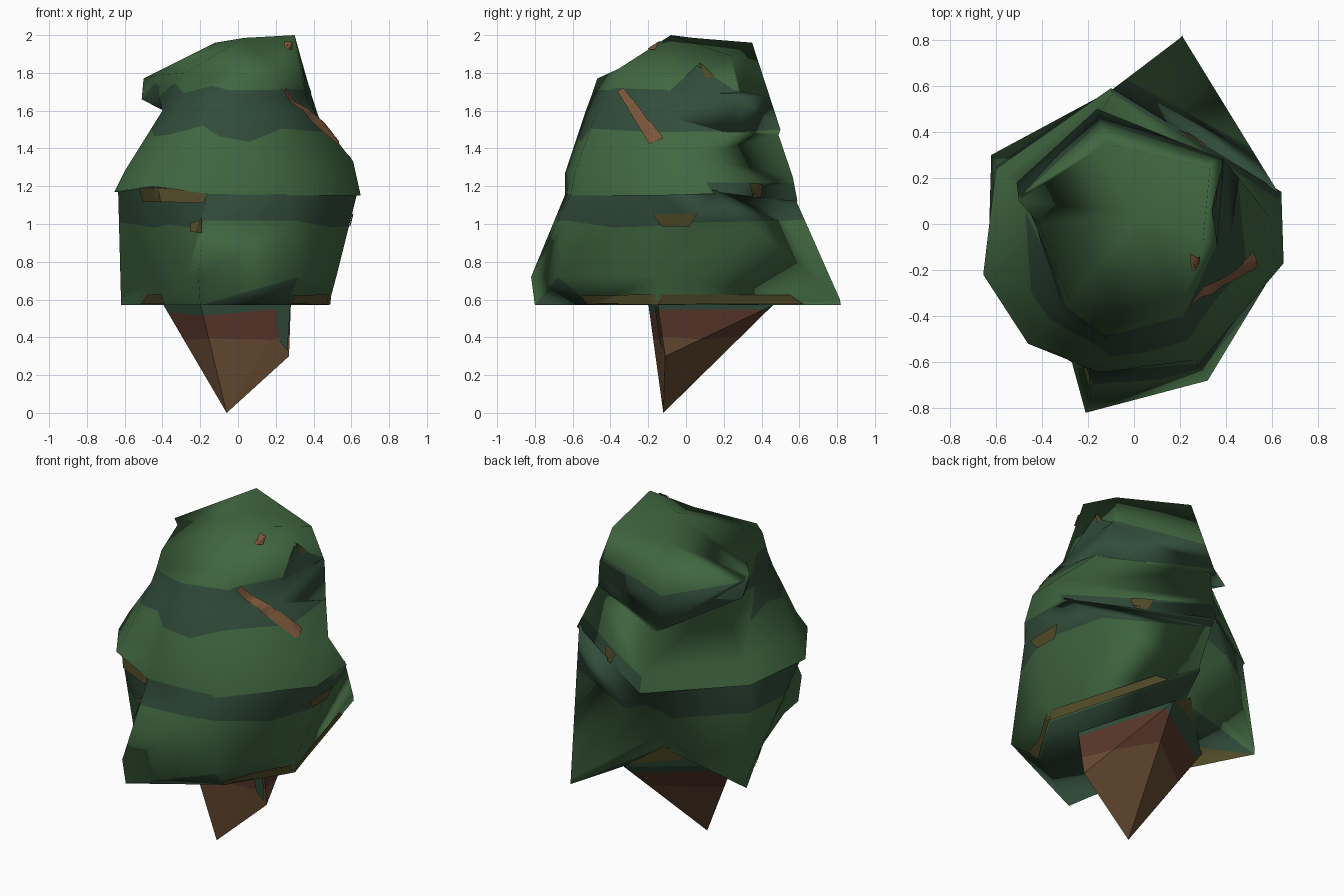
import bpy, bmesh, random
from mathutils import Vector
from mathutils.bvhtree import BVHTree

random.seed(4)
cube = bpy.data.objects.get("Cube")
if cube:
    bpy.data.objects.remove(cube, do_unlink=True)


def material(name, r, g, b):
    m = bpy.data.materials.new(name)
    m.use_nodes = True
    m.diffuse_color = (r, g, b, 1)
    m.node_tree.nodes["Principled BSDF"].inputs["Base Color"].default_value = (r, g, b, 1)
    return m


mats = [material("leaf green", .052, .135, .052),
        material("shadow teal", .03, .072, .042),
        material("olive brown", .085, .073, .022),
        material("bark brown", .135, .068, .032),
        material("red bark", .1, .038, .024),
        material("twig brown", .2, .095, .043)]
GREEN, TEAL, OLIVE, BARK, RED, TWIG = range(6)


def add_object(name, bm):
    mesh = bpy.data.meshes.new(name)
    bm.to_mesh(mesh)
    bm.free()
    for m in mats:
        mesh.materials.append(m)
    ob = bpy.data.objects.new(name, mesh)
    bpy.context.collection.objects.link(ob)
    return ob


def smooth(ob, angle):
    bpy.ops.object.select_all(action='DESELECT')
    ob.select_set(True)
    bpy.context.view_layer.objects.active = ob
    bpy.ops.object.shade_smooth_by_angle(angle=angle)


def loft(rings, bottom, top, flipped=()):
    """Join rings of equal length with triangles and close both ends with fans."""
    bm = bmesh.new()
    vs = [[bm.verts.new(p) for p in ring] for ring in rings]
    n = len(vs[0])
    for lo, hi in zip(vs, vs[1:]):
        for i in range(n):
            j = (i + 1) % n
            if i in flipped:
                bm.faces.new((lo[i], lo[j], hi[i]))
                bm.faces.new((lo[j], hi[j], hi[i]))
            else:
                bm.faces.new((lo[i], lo[j], hi[j]))
                bm.faces.new((lo[i], hi[j], hi[i]))
    a, b = bm.verts.new(bottom), bm.verts.new(top)
    for i in range(n):
        j = (i + 1) % n
        bm.faces.new((vs[0][j], vs[0][i], a))
        bm.faces.new((vs[-1][i], vs[-1][j], b))
    bmesh.ops.recalc_face_normals(bm, faces=bm.faces)
    return bm


def ragged_cut(bm, z, jitter):
    """Cut at a height, then slide the new points along their edges."""
    cut = bmesh.ops.bisect_plane(bm, geom=bm.verts[:] + bm.edges[:] + bm.faces[:],
                                 plane_co=(0, 0, z), plane_no=(0, 0, 1), dist=1e-5)
    for v in [g for g in cut["geom_cut"] if isinstance(g, bmesh.types.BMVert)]:
        dz = random.uniform(-jitter, jitter)
        ends = [e.other_vert(v) for e in v.link_edges]
        ends = [w for w in ends if (w.co.z - z) * dz > 0 and abs(w.co.z - z) > abs(dz) * 1.5]
        if ends:
            far = max(ends, key=lambda w: abs(w.co.z - z))
            v.co += (far.co - v.co) * (dz / (far.co.z - z))


def paint(bm, rule):
    bm.normal_update()
    for f in bm.faces:
        f.material_index = rule(f.calc_center_median(), f.normal)


def foliage(name, bm, cuts, rule, angle):
    # Cut the colour bands but keep the shading of the uncut shape
    source = add_object(name + "_shading", bm.copy())
    smooth(source, angle)
    surface = BVHTree.FromBMesh(bm)
    for z, jitter in cuts:
        ragged_cut(bm, z, jitter)
    paint(bm, rule)
    ob = add_object(name, bm)
    smooth(ob, angle)
    mod = ob.modifiers.new("shading", 'DATA_TRANSFER')
    mod.object = source
    mod.use_loop_data = True
    mod.data_types_loops = {'CUSTOM_NORMAL'}
    mod.loop_mapping = 'POLYINTERP_NEAREST'
    bpy.ops.object.modifier_apply(modifier=mod.name)
    bpy.data.objects.remove(source, do_unlink=True)
    return surface


def patch(name, surface, axis, corners, mat, lift=.008):
    """Lay a thin coloured plate on a surface, seen along x or -y."""
    a, b, c, d = [Vector(p) for p in corners]
    bm = bmesh.new()
    n, m = 14, 4
    grid = []
    for i in range(n + 1):
        row = []
        for k in range(m + 1):
            p = a.lerp(b, i / n).lerp(d.lerp(c, i / n), k / m)
            start = Vector((2, p.x, p.y)) if axis == "x" else Vector((p.x, -2, p.y))
            way = Vector((-1, 0, 0)) if axis == "x" else Vector((0, 1, 0))
            hit, normal, _, _ = surface.ray_cast(start, way)
            row.append(bm.verts.new(hit + normal * lift) if hit else None)
        grid.append(row)
    for r, s in zip(grid, grid[1:]):
        for k in range(m):
            quad = (r[k], s[k], s[k + 1], r[k + 1])
            if all(quad):
                bm.faces.new(quad).material_index = mat
    # Turn every plate towards the side it is seen from
    bm.normal_update()
    for f in bm.faces:
        if (f.normal.x if axis == "x" else -f.normal.y) < 0:
            f.normal_flip()
    add_object(name, bm)


def level(z, *points):
    return [(x, y, z) for x, y in points]


# Trunk: a leaning faceted spike
bm = bmesh.new()
for p in [(-.4, .12, .58), (-.2, -.2, .58), (.28, -.15, .58), (.1, .46, .57),
          (-.1, .37, .71), (.27, -.11, .3), (-.06, -.12, 0)]:
    bm.verts.new(p)
bmesh.ops.convex_hull(bm, input=bm.verts)
bark_surface = BVHTree.FromBMesh(bm)
for z in (.41, .53, .61):
    ragged_cut(bm, z, .03)
paint(bm, lambda c, n: BARK if c.z < .41 else RED if c.z < .52 else TEAL if c.z < .6 else OLIVE)
add_object("trunk", bm)
patch("trunk_moss", bark_surface, "y", [(.2, .56), (.275, .56), (.26, .33), (.22, .38)], TEAL)

# Lower foliage: a flared skirt with three pulled corners
skirt = loft([
    [(-.2, -.8, .57), (.26, -.5, .57), (.48, -.15, .57), (.21, .82, .57),
     (-.08, .34, .69), (-.62, .3, .57), (-.4, -.12, .57), (-.23, -.62, .57)],
    [(-.21, -.82, .72), (.32, -.68, .72), (.52, -.15, .72), (.21, .815, .6),
     (-.08, .37, .78), (-.62, .3, .62), (-.45, -.14, .7), (-.27, -.6, .72)],
    [(-.16, -.63, 1.18), (.28, -.6, 1.18), (.635, -.16, 1.18), (.625, .14, 1.18),
     (-.1, .58, 1.13), (-.59, .23, 1.19), (-.635, -.22, 1.19), (-.44, -.5, 1.21)]],
    (-.05, 0, .58), (0, 0, 1.19), flipped=(4,))


def skirt_rule(c, n):
    if n.z < -.7 and c.z < .68:
        return OLIVE if c.x < -.25 else TEAL
    return TEAL if c.z > 1.0 else GREEN


skirt_surface = foliage("lower_foliage", skirt, [(1.0, .03)], skirt_rule, .9)

# Upper foliage: a bulging body with an overhanging cap
body = loft([
    [(-.16, -.64, 1.16), (.28, -.61, 1.15), (.65, -.17, 1.15), (.64, .14, 1.16),
     (-.1, .59, 1.12), (-.6, .24, 1.17), (-.655, -.22, 1.17), (-.46, -.52, 1.2)],
    [(-.1, -.64, 1.27), (.27, -.59, 1.27), (.61, -.15, 1.33), (.59, .03, 1.36),
     (-.1, .565, 1.25), (-.55, .22, 1.3), (-.6, -.2, 1.28), (-.42, -.47, 1.3)],
    [(-.1, -.53, 1.6), (.22, -.47, 1.6), (.4, -.2, 1.6), (.455, .2, 1.485),
     (-.14, .49, 1.47), (-.39, .2, 1.6), (-.4, -.1, 1.6), (-.33, -.37, 1.6)],
    [(-.12, -.5, 1.68), (.22, -.41, 1.68), (.36, -.1, 1.68), (.39, .28, 1.68),
     (-.16, .5, 1.5), (-.51, .18, 1.66), (-.42, -.02, 1.67), (-.31, -.35, 1.68)],
    [(-.15, -.47, 1.77), (.2, -.36, 1.82), (.3, -.08, 2), (.33, .24, 1.89),
     (-.12, .35, 1.96), (-.5, .1, 1.77), (-.41, 0, 1.79), (-.28, -.34, 1.8)]],
    (0, 0, 1.14), (.03, .04, 1.985))


def body_rule(c, n):
    if c.z < 1.21 and (n.z < -.3 or (c.y > .2 and c.x > 0)):
        return TEAL
    # The sheltered back below the cap stays plain
    if c.z < 1.58 and n.z > 0 and c.x < 0 < c.y:
        return GREEN
    return TEAL if 1.5 < c.z < 1.71 else GREEN


body_surface = foliage("upper_foliage", body, [(1.215, .005), (1.49, .06), (1.71, .04)],
                       body_rule, .9)

# Twigs, dry leaves and the raised tip of the band
patch("band_tip", body_surface, "x",
      [(-.1, 1.69), (.06, 1.84), (.13, 1.79), (.28, 1.69)], TEAL, .004)
patch("twig_streak", body_surface, "x",
      [(-.36, 1.7), (-.19, 1.42), (-.12, 1.45), (-.33, 1.72)], TWIG)
patch("cap_twig", body_surface, "y",
      [(.245, 1.96), (.28, 1.96), (.28, 1.92), (.25, 1.925)], TWIG)
patch("cap_dry_leaf", body_surface, "x",
      [(.07, 1.85), (.11, 1.77), (.15, 1.78), (.09, 1.84)], OLIVE)
patch("rim_dry_leaf", body_surface, "x",
      [(.33, 1.21), (.4, 1.21), (.39, 1.14), (.35, 1.14)], OLIVE)
patch("side_dry_leaf", skirt_surface, "x",
      [(-.17, 1.05), (.06, 1.06), (.02, .99), (-.13, .99)], OLIVE)
patch("side_hem_leaf", skirt_surface, "x",
      [(-.3, .63), (.55, .625), (.62, .575), (-.36, .575)], OLIVE)
patch("front_dry_leaf", skirt_surface, "y",
      [(-.52, 1.2), (-.17, 1.17), (-.17, 1.11), (-.5, 1.12)], OLIVE)
patch("corner_dry_leaf", skirt_surface, "y",
      [(-.25, 1.0), (-.185, 1.03), (-.185, .95), (-.25, .96)], OLIVE)
patch("left_hem_leaf", skirt_surface, "y",
      [(-.47, .63), (-.4, .63), (-.38, .58), (-.51, .58)], OLIVE)
patch("right_hem_leaf", skirt_surface, "y",
      [(.29, .63), (.47, .62), (.47, .58), (.26, .58)], OLIVE)
